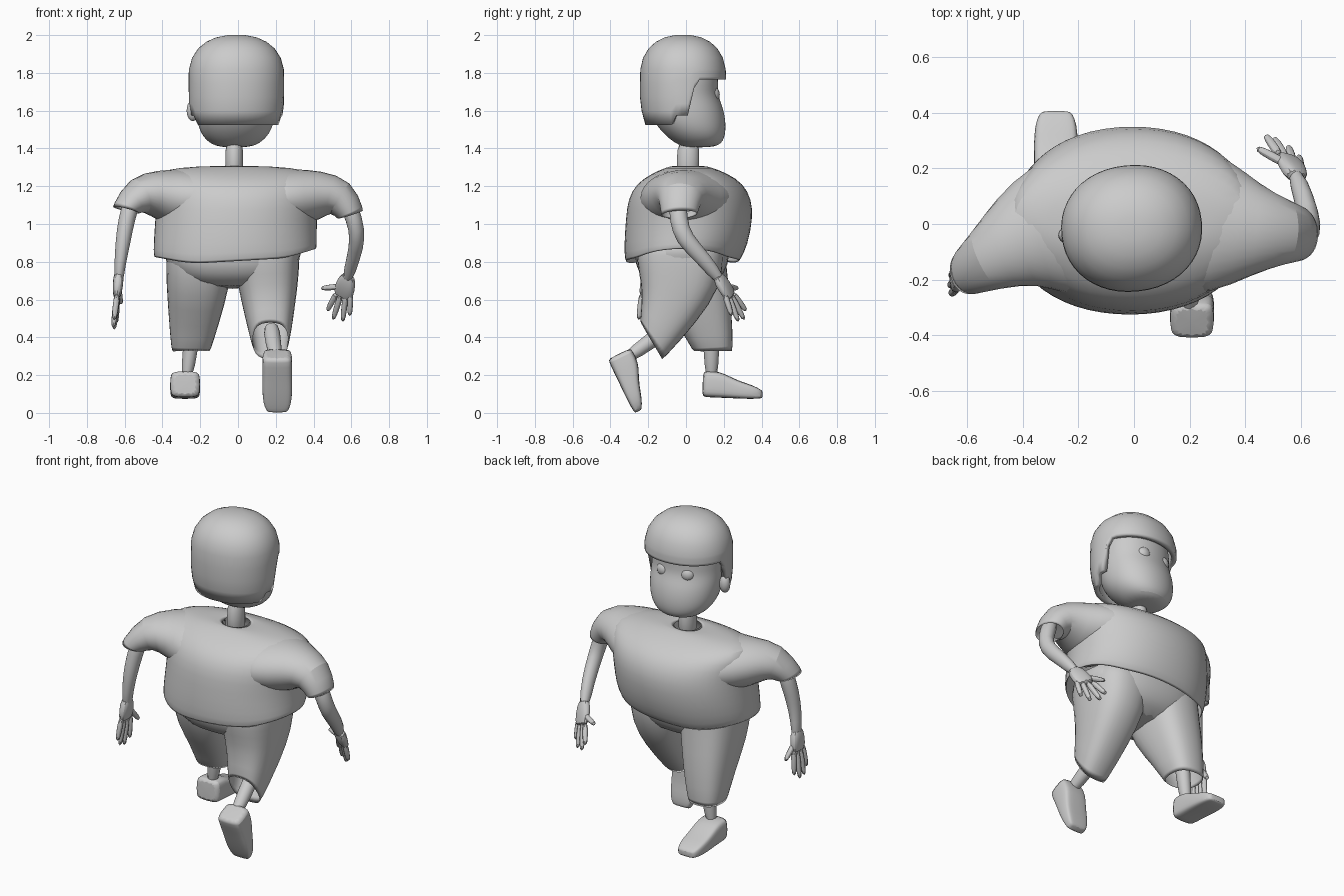
import bpy, bmesh, math
from mathutils import Vector as V


def finish(name, bm, thick=0.0, sub=1):
    bmesh.ops.recalc_face_normals(bm, faces=bm.faces)
    me = bpy.data.meshes.new(name)
    bm.to_mesh(me)
    bm.free()
    ob = bpy.data.objects.new(name, me)
    bpy.context.collection.objects.link(ob)
    if thick:
        m = ob.modifiers.new("thickness", 'SOLIDIFY')
        m.thickness, m.offset = thick, -1
    if sub:
        m = ob.modifiers.new("smooth", 'SUBSURF')
        m.levels = m.render_levels = sub
    bpy.ops.object.select_all(action='DESELECT')
    bpy.context.view_layer.objects.active = ob
    ob.select_set(True)
    bpy.ops.object.shade_smooth_by_angle(angle=math.radians(40))
    return ob


def sup(a, p):
    f = lambda c: math.copysign(abs(c) ** (2 / p), c)
    return f(math.cos(a)), f(math.sin(a))


def bridge(bm, rings):
    n = len(rings[0])
    for a, b in zip(rings, rings[1:]):
        for i in range(n):
            bm.faces.new((a[i], a[(i + 1) % n], b[(i + 1) % n], b[i]))


def loft(name, st, hint=(1, 0, 0), n=16, p=2.0, axis=None, end=None,
         caps=(True, True), thick=0.0, sub=1, warp=None):
    """Skin stations (x, y, z, radius along hint, other radius)."""
    bm = bmesh.new()
    rings = []
    pts = [V(s[:3]) for s in st]
    for i, s in enumerate(st):
        t = V(axis) if axis else pts[min(i + 1, len(st) - 1)] - pts[max(i - 1, 0)]
        if end and i == len(st) - 1:
            t = V(end)
        t.normalize()
        u = V(hint)
        u = (u - t * u.dot(t)).normalized()
        w = t.cross(u)
        ring = []
        for k in range(n):
            c, d = sup(2 * math.pi * k / n, p)
            co = pts[i] + u * c * s[3] + w * d * s[4]
            ring.append(bm.verts.new(warp(co, i) if warp else co))
        rings.append(ring)
    bridge(bm, rings)
    for cap, r in zip(caps, (rings[0], rings[-1])):
        if cap:
            bm.faces.new(r)
    return finish(name, bm, thick, sub)


def ball(name, loc, r):
    bm = bmesh.new()
    bmesh.ops.create_uvsphere(bm, u_segments=16, v_segments=10, radius=1)
    for v in bm.verts:
        v.co = V((v.co.x * r[0], v.co.y * r[1], v.co.z * r[2])) + V(loc)
    return finish(name, bm, sub=0)


UP, Y = (0, 0, 1), (0, 1, 0)

# Head, eyes, one ear peeping out, and neck
turned = [loft("head", [(-.01, .07, 1.405, .07, .07), (-.01, .07, 1.425, .135, .125),
                        (-.01, .045, 1.48, .187, .168), (-.01, .018, 1.55, .208, .195),
                        (-.01, .005, 1.62, .213, .193), (-.01, -.02, 1.69, .213, .188),
                        (-.01, -.015, 1.77, .218, .192), (-.01, -.02, 1.9, .19, .17)],
               axis=UP, n=20, p=2.12, sub=2)]
for sx, side in ((-1, "left"), (1, "right")):
    turned.append(ball(side + "_eye", (-.01 + sx * .075, .13, 1.685), (.046, .043, .046)))
ball("left_ear", (-.24, -.04, 1.6), (.032, .03, .055))
loft("neck", [(-.02, .01, 1.24, .055, .065), (-.02, .01, 1.34, .046, .06),
              (-.02, .015, 1.45, .05, .06)], axis=UP)

# Hair: bowl cut with a fringe, cut back around the face
bm = bmesh.new()
N, rings = 48, []
for row in range(10):
    ring = []
    for k in range(N):
        a = 2 * math.pi * k / N
        c, d = sup(a, 2.12)
        s = math.sin(a)
        low = 1.765 if s > .25 else 1.72 if s > .08 else 1.575 if s > -.3 else 1.525
        z = low + (1.82 - low) * row / 4 if row < 5 else (1.88, 1.93, 1.965, 1.988, 2.0)[row - 5]
        f = 1.0
        if z < 1.66:
            f = 1 - .12 * ((1.66 - z) / .13) ** 1.5 * (.5 - .5 * s)
        if z > 1.78:
            f = (1 - ((z - 1.78) / .222) ** 2.3) ** (1 / 2.3)
        ring.append(bm.verts.new((-.01 + .253 * c * f, -.015 + .227 * d * f, z)))
    rings.append(ring)
bridge(bm, rings)
bm.faces.new(rings[-1])
turned.append(finish("hair", bm, thick=.03, sub=0))
for ob in turned:
    ob.rotation_euler.z = math.radians(6)


# Shirt body, with the hem rising to one side
def hem(co, i):
    if i < 2:
        co.z += (.06 * co.x + .25 * max(0, abs(co.x) - .25)) * (1 - i * .6)
    return co


loft("shirt", [(-.015, -.02, .80, .435, .305), (-.015, 0, .89, .435, .33),
               (-.01, .018, 1.03, .43, .338), (0, .02, 1.13, .435, .33),
               (0, .02, 1.215, .45, .285), (-.01, .02, 1.268, .44, .2),
               (-.02, .015, 1.3, .31, .12), (-.02, .012, 1.31, .065, .075)],
     axis=UP, n=28, p=2.12, caps=(False, False), thick=.012, warp=hem)

# Sleeves, flaring wide into the shoulders
loft("left_sleeve", [(-.15, .01, 1.13, .29, .165), (-.31, -.02, 1.14, .245, .155),
                     (-.42, -.06, 1.155, .175, .135), (-.53, -.13, 1.165, .118, .105),
                     (-.598, -.17, 1.07, .09, .075)],
     hint=Y, caps=(True, False), thick=.01, end=(-.25, -.1, -1))
loft("right_sleeve", [(.15, .02, 1.13, .29, .165), (.31, -.01, 1.14, .25, .155),
                      (.44, -.02, 1.155, .165, .132), (.55, -.03, 1.15, .115, .105),
                      (.598, -.035, 1.045, .1, .075)],
     hint=Y, caps=(True, False), thick=.01, end=(.3, .05, -1))

# Arms
loft("left_arm", [(-.55, -.15, 1.16, .05, .05), (-.592, -.17, 1.02, .05, .045),
                  (-.608, -.19, .91, .045, .042), (-.625, -.195, .79, .038, .031),
                  (-.633, -.185, .67, .036, .024)], hint=Y, n=12)
loft("right_arm", [(.57, -.045, 1.14, .05, .05), (.618, -.04, 1.02, .05, .045),
                   (.635, -.015, .925, .05, .043), (.612, .09, .82, .042, .037),
                   (.573, .19, .69, .034, .03)], hint=Y, n=12)


# Hands: palm, four fingers and a thumb fanned out to the given tips
def hand(side, wrist, palm, across, tips):
    w, c, a = V(wrist), V(palm), V(across).normalized()
    mid = w.lerp(c, .5)
    loft(side + "_palm", [(*w, .042, .03), (*mid, .058, .028), (*c, .062, .022)],
         hint=a, n=12, p=2.6)
    for i, tip in enumerate(tips):
        t = V(tip)
        root = mid + a * .02 if i == 0 else c.lerp(w, .25) + a * (.042 - .028 * (i - 1))
        t = t + (t - root) * .08
        k = root.lerp(t, .55)
        loft(side + "_finger", [(*root, .019, .019), (*k, .017, .017), (*t, .014, .014)],
             hint=a, n=8)


hand("left", (-.63, -.19, .75), (-.642, -.19, .6), (0, 1, 0),
     [(-.62, -.095, .58), (-.645, -.145, .48), (-.655, -.185, .45),
      (-.66, -.22, .46), (-.655, -.25, .5)])
hand("right", (.587, .16, .735), (.55, .245, .605), (-.85, .5, 0),
     [(.445, .27, .66), (.475, .315, .545), (.505, .305, .5),
      (.555, .275, .49), (.592, .24, .52)])

# Trousers: seat and two wide legs in mid-stride
loft("trouser_seat", [(-.03, -.02, .97, .385, .25), (-.03, -.02, .83, .37, .255),
                      (-.03, -.025, .74, .325, .235), (-.03, -.02, .655, .22, .15)],
     axis=UP, n=24, p=2.4)
loft("left_trouser_leg", [(-.195, -.015, .95, .18, .215), (-.205, 0, .82, .18, .215),
                          (-.213, .03, .68, .17, .2), (-.232, .105, .5, .138, .148),
                          (-.25, .145, .318, .104, .106)],
     p=2.6, caps=(True, False), thick=.012, end=(0, 0, -1))
loft("right_trouser_leg", [(.145, -.03, .95, .185, .235), (.15, -.03, .82, .18, .235),
                           (.158, -.035, .7, .165, .222), (.165, -.08, .56, .14, .165),
                           (.172, -.188, .372, .1, .118)],
     p=2.6, caps=(True, False), thick=.012, end=(0, -.19, -.11))

# Shins
loft("left_shin", [(-.24, .13, .5, .05, .055), (-.25, .135, .34, .04, .042),
                   (-.275, .135, .17, .035, .036)], n=12)
loft("right_shin", [(.175, -.08, .47, .05, .05), (.185, -.19, .375, .042, .042),
                    (.205, -.33, .28, .038, .036)], n=12)

# Shoes: one flat and forward, one pushing off on its toe
for side, loc, ang in (("left", (-.28, .085, .085), -2), ("right", (.208, -.414, .285), -64)):
    ob = loft(side + "_shoe", [(0, 0, .067, .068, .062), (0, .012, .068, .08, .07),
                               (0, .09, .068, .08, .07), (0, .14, .056, .08, .058),
                               (0, .2, .043, .08, .046), (0, .27, .034, .076, .036),
                               (0, .312, .025, .06, .023), (0, .32, .023, .045, .017)],
              axis=Y, p=4.5, n=16)
    ob.location = loc
    ob.rotation_euler = (math.radians(ang), 0, 0)
